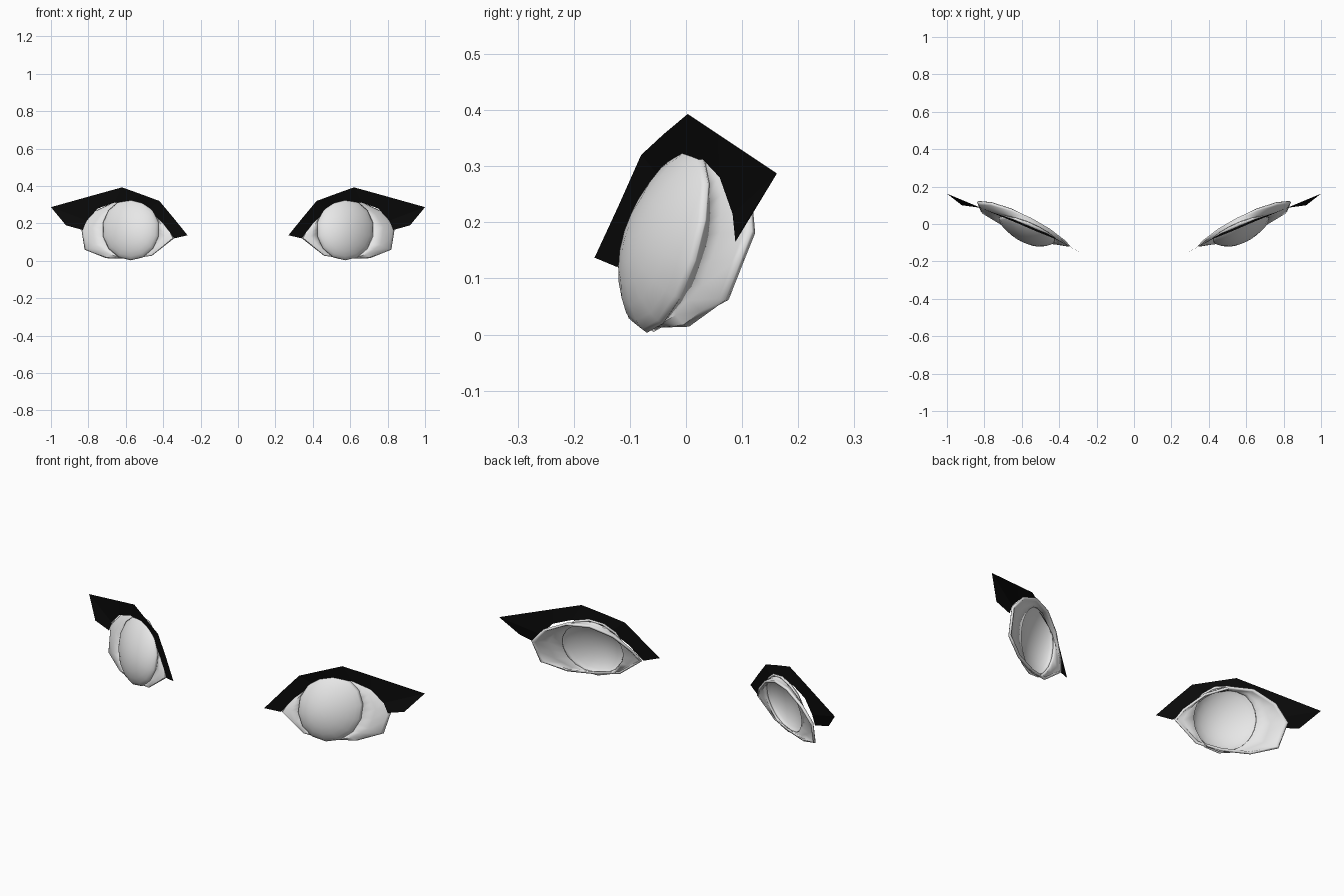
import bpy, bmesh, math

if "Cube" in bpy.data.objects:
    bpy.data.objects.remove(bpy.data.objects["Cube"])


def material(name, value):
    m = bpy.data.materials.new(name)
    m.diffuse_color = (value, value, value, 1)
    m.use_nodes = True
    m.node_tree.nodes["Principled BSDF"].inputs["Base Color"].default_value = m.diffuse_color
    return m


WHITE = material("eye white", 0.8)
BLACK = material("lash black", 0.003)
CX, CZ, RX, RZ = 0.573, 0.168, 0.153, 0.165   # eyeball centre and radii


def loft(name, rows, mat, closed=True, tip=None, thickness=0.0, smooth=True):
    """Skin rows of points, face them forward and mirror to the other side."""
    bm = bmesh.new()
    vs = [[bm.verts.new(p) for p in row] for row in rows]
    n = len(rows[0])
    for a, b in zip(vs, vs[1:]):
        for i in range(n if closed else n - 1):
            j = (i + 1) % n
            bm.faces.new((a[i], a[j], b[j], b[i]))
    if tip:
        t = bm.verts.new(tip)
        for i in range(n):
            bm.faces.new((vs[-1][i], vs[-1][(i + 1) % n], t))
    bmesh.ops.recalc_face_normals(bm, faces=bm.faces)
    if sum(f.normal.y * f.calc_area() for f in bm.faces) > 0:
        bmesh.ops.reverse_faces(bm, faces=bm.faces)
    me = bpy.data.meshes.new(name)
    bm.to_mesh(me)
    bm.free()
    me.materials.append(mat)
    ob = bpy.data.objects.new(name, me)
    bpy.context.collection.objects.link(ob)
    if smooth:
        bpy.ops.object.select_all(action='DESELECT')
        ob.select_set(True)
        bpy.context.view_layer.objects.active = ob
        bpy.ops.object.shade_smooth_by_angle(angle=math.radians(40))
    if thickness:
        s = ob.modifiers.new("thickness", 'SOLIDIFY')
        s.thickness = thickness
        s.offset = -1
    m = ob.modifiers.new("other side", 'MIRROR')
    m.use_mirror_merge = False
    return ob


# tilted planes that the open backs lie in
def ball_plane(x, z):
    return -0.03 + 0.37 * (x - CX) + 0.24 * (z - CZ)


def rim_plane(x, z):
    return -0.115 + 0.426 * (x - 0.34) + 0.317 * (z - 0.125)


# eyeball: shallow dome, open at the back
def ball_point(r, a):
    x, z = CX + RX * r * math.cos(a), CZ + RZ * r * math.sin(a)
    return (x, ball_plane(x, z) - 0.07 * (1 - r * r) ** 0.75, z)


SIDES = 14
rows = [[ball_point(r, math.tau * (i + 0.5) / SIDES + math.pi / 2 - math.pi / SIDES)
         for i in range(SIDES)] for r in (1, 0.96, 0.87, 0.7, 0.48, 0.24)]
loft("eyeball", rows, WHITE, tip=ball_point(0, 0), thickness=0.01)

# eye white: faceted almond rim lofted to a round opening behind the eyeball
rim = [(0.84, 0.185), (0.82, 0.06), (0.705, 0.014), (0.57, 0.012), (0.46, 0.027),
       (0.342, 0.12), (0.37, 0.175), (0.45, 0.26), (0.55, 0.31), (0.66, 0.315), (0.77, 0.265)]
outline = []
for p, q in zip(rim, rim[1:] + rim[:1]):
    outline += [p, ((p[0] + q[0]) / 2, (p[1] + q[1]) / 2)]
rows = [[], [], [], []]
for x, z in outline:
    a = math.atan2((z - CZ) / RZ, (x - CX) / RX)
    hx, hz = CX + 0.93 * RX * math.cos(a), CZ + 0.93 * RZ * math.sin(a)
    y0, y1 = rim_plane(x, z), ball_plane(hx, hz) + 0.004
    for row, t, bulge in zip(rows, (0, 0.08, 0.5, 1), (0, 0.008, 0.012, 0)):
        row.append((x + (hx - x) * t, y0 + (y1 - y0) * t - bulge, z + (hz - z) * t))
loft("eye_white", rows, WHITE, thickness=0.012)

# upper lash: angular sheet arching over the eye
outer = [(0.27, -0.163, 0.137), (0.345, -0.12, 0.23), (0.42, -0.08, 0.32), (0.52, -0.04, 0.357),
         (0.62, 0.003, 0.393), (0.75, 0.057, 0.357), (1.0, 0.162, 0.287), (0.92, 0.10, 0.19)]
inner = [(0.34, -0.122, 0.12), (0.40, -0.088, 0.20), (0.48, -0.042, 0.275), (0.58, 0.0, 0.312),
         (0.66, 0.03, 0.312), (0.75, 0.06, 0.28), (0.81, 0.083, 0.215), (0.83, 0.088, 0.165)]
loft("upper_lash", [outer, inner], BLACK, closed=False, smooth=False)
